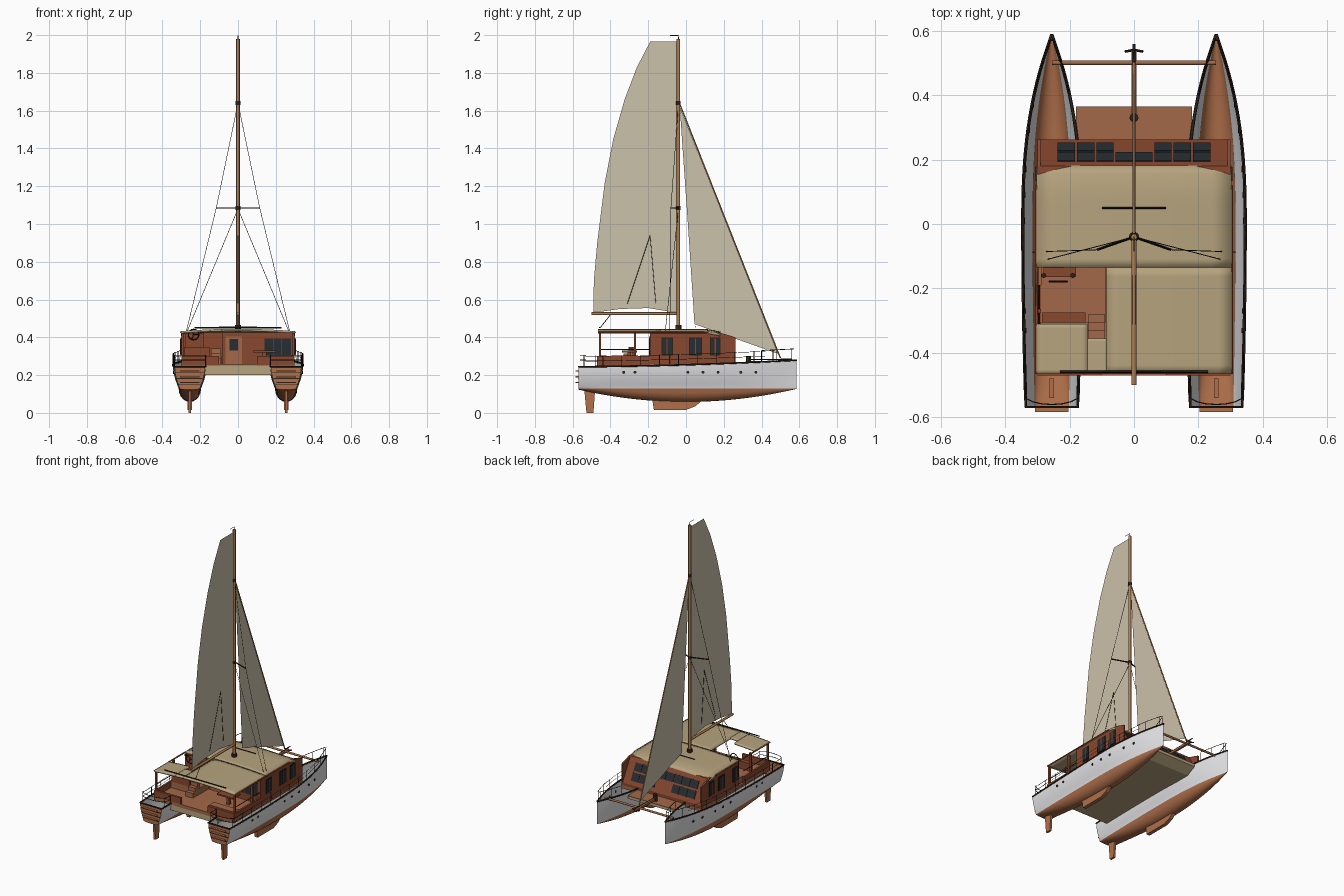
import bpy, bmesh, math
from mathutils import Vector

if "Cube" in bpy.data.objects:
    bpy.data.objects.remove(bpy.data.objects["Cube"])


def material(name, *rgb):
    mat = bpy.data.materials.new(name)
    mat.use_nodes = True
    mat.diffuse_color = (*rgb, 1)
    mat.node_tree.nodes["Principled BSDF"].inputs["Base Color"].default_value = (*rgb, 1)
    return mat


white = material("white_paint", .8, .8, .82)
copper = material("copper_wood", .43, .16, .07)
deckwood = material("deck_wood", .36, .14, .065)
redwood = material("red_wood", .25, .065, .028)
spar = material("spar_wood", .43, .21, .08)
dark = material("dark_trim", .025, .015, .01)
glass = material("dark_glass", .02, .026, .032)
cream = material("cream_roof", .47, .37, .21)
cloth = material("sail_cloth", .6, .54, .4)


def mesh_object(name, verts, faces, *mats, smooth=False):
    mesh = bpy.data.meshes.new(name)
    mesh.from_pydata(verts, [], faces)
    for mat in mats:
        mesh.materials.append(mat)
    if smooth:
        mesh.polygons.foreach_set("use_smooth", [True] * len(mesh.polygons))
        mesh.set_sharp_from_angle(angle=math.radians(40))
    obj = bpy.data.objects.new(name, mesh)
    bpy.context.collection.objects.link(obj)
    return obj


def prism(name, profile, x_range, mat):
    """Extrude a (y, z) profile across x."""
    n = len(profile)
    verts = [(x, y, z) for x in x_range for y, z in profile]
    sides = [(i, (i + 1) % n, (i + 1) % n + n, i + n) for i in range(n)]
    return mesh_object(name, verts, sides + [tuple(range(n))[::-1], tuple(range(n, n + n))], mat)


def box(name, xs, ys, zs, mat):
    (a, b), (c, d) = ys, zs
    return prism(name, [(a, c), (b, c), (b, d), (a, d)], xs, mat)


def tube(name, points, radius, mat, sides=0, closed=False):
    curve = bpy.data.curves.new(name, "CURVE")
    curve.dimensions = "3D"
    curve.bevel_depth = radius
    curve.bevel_resolution = sides
    curve.use_fill_caps = True
    line = curve.splines.new("POLY")
    line.points.add(len(points) - 1)
    for point, co in zip(line.points, points):
        point.co = (*co, 1)
    line.use_cyclic_u = closed
    curve.materials.append(mat)
    obj = bpy.data.objects.new(name, curve)
    bpy.context.collection.objects.link(obj)
    return obj


# Hull shape rules
HULL_X, WATER, BOW, STERN = .255, .128, .585, -.568
DECK, ROOF = .25, .43


def beam(y):
    return max(.002, .09 * (1 - (y / BOW) ** 2.5)) if y > 0 else .09 - .03 * y * y


def sheer(y):
    return .255 + .03 * y + .02 * y * y


def half_section(y):
    keel = .058 + .069 * (y / BOW) ** 2
    b, top, steps = beam(y), sheer(y), 5
    angles = [math.pi / 2 * k / steps for k in range(steps + 1)]
    low = [(.66 * b * math.sin(a), keel + (WATER - keel) * (1 - math.cos(a))) for a in angles]
    high = [(b * (.66 + .34 * math.sin(a)), WATER + (top - WATER) * a * 2 / math.pi) for a in angles]
    return low + high[1:]


def edge(y, hull, out, lift=0):
    """Point on the hull's top edge, outboard (1) or inboard (-1)."""
    return hull * (HULL_X + out * beam(y)), y, sheer(y) + lift


def span(a, b, n):
    return [a + (b - a) * i / n for i in range(n + 1)]


for s, side in ((1, "left"), (-1, "right")):
    # Open hull shell with painted waterline
    stations = span(STERN, BOW, 32)
    verts = []
    for y in stations:
        half = half_section(y)
        ring = [(-x, z) for x, z in half[:0:-1]] + half
        verts += [(s * HULL_X + x, y, z) for x, z in ring]
    n = len(ring)
    faces = [(j * n + i, j * n + i + 1, j * n + n + i + 1, j * n + n + i)
             for j in range(len(stations) - 1) for i in range(n - 1)]
    hull = mesh_object(side + "_hull", verts, faces, white, copper, smooth=True)
    for face in hull.data.polygons:
        face.material_index = int(face.center.z < WATER)
    mesh_object(side + "_transom", verts[:n], [tuple(range(n))], copper)

    # Transom planking, boarding rungs, keel and rudder
    for z in (.15, .18, .21):
        w = .06 + (z - .15) / 4
        box(side + "_plank_seam", (s * HULL_X - w, s * HULL_X + w), (STERN - .003, STERN), (z, z + .004), dark)
        box(side + "_boarding_rung", (s * HULL_X - .052, s * HULL_X + .052), (-.584, STERN), (z + .008, z + .014), copper)
    prism(side + "_keel", [(-.18, .08), (-.17, .016), (0, .016), (.05, .035), (.1, .08)],
          (s * HULL_X - .012, s * HULL_X + .012), copper)
    prism(side + "_rudder", [(-.54, .14), (-.48, .14), (-.49, 0), (-.527, 0)],
          (s * HULL_X - .007, s * HULL_X + .007), copper)

    # Dark cap rail around the whole top edge
    around = [edge(y, s, 1) for y in stations] + [edge(y, s, -1) for y in stations[::-1]]
    tube(side + "_cap_rail", around, .005, dark, 1, closed=True)

    # Lifelines, pulpit and stern rail
    for lift in (.03, .055):
        tube(side + "_lifeline", [edge(y, s, 1, lift) for y in span(-.45, .42, 16)], .0012, dark)
        stern_y = STERN + .008
        stern_rail = [edge(y, s, 1, lift) for y in span(-.42, -.53, 4)]
        stern_rail += [(s * (HULL_X + .085 * math.cos(a)), -.53 + (stern_y + .53) * math.sin(a), DECK + lift)
                       for a in span(0, math.pi, 8)]
        stern_rail += [edge(y, s, -1, lift) for y in span(-.53, -.48, 2)]
        tube(side + "_stern_rail", stern_rail, .002, dark)
    pulpit = [edge(y, s, 1, .06) for y in span(.4, .57, 6)]
    pulpit += [edge(y, s, -1, .06) for y in span(.57, .4, 6)]
    tube(side + "_pulpit", pulpit, .002, dark)
    for out, posts in ((1, span(-.54, .56, 11)), (-1, (-.54, -.48, .4, .48, .56))):
        for y in posts:
            tube(side + "_stanchion", [edge(y, s, out), edge(y, s, out, .058)], .002, dark)

    # Portholes on the topsides
    for y in (-.33, -.27, .01, .09, .17, .29, .37):
        x = s * (HULL_X + beam(y) * .96)
        tube(side + "_porthole", [(x - s * .004, y, .215), (x + s * .003, y, .215)], .008, dark, 2)

    # Cabin side windows, with frames and mullions
    for y, w in ((-.1, .025), (.05, .03), (.155, .022)):
        box(side + "_window_frame", (s * .3, s * .303), (y - w - .005, y + w + .005), (.305, .4), dark)
        box(side + "_window", (s * .3, s * .305), (y - w, y + w), (.31, .395), glass)
        box(side + "_mullion", (s * .3, s * .306), (y - .003, y + .003), (.31, .395), redwood)

    # Windscreen cheeks, cockpit coaming and roof posts
    prism(side + "_cheek", [(.18, DECK), (.262, DECK), (.262, .4), (.18, .425)], (s * .29, s * .3), redwood)
    box(side + "_coaming", (s * .288, s * .3), (-.46, -.19), (DECK, .3), redwood)
    tube(side + "_coaming_rail", [(s * .294, -.46, .335), (s * .294, -.19, .335)], .003, dark)
    for y in (-.455, -.27):
        box(side + "_roof_post", (s * .288, s * .3), (y - .006, y + .006), (DECK, ROOF), redwood)
    box(side + "_stern_coaming", (s * .1, s * .3), (-.47, -.455), (DECK, .3), redwood)

    # Shrouds and spreader
    tip, chain = (s * .115, -.08, 1.085), (s * .315, -.087, .26)
    tube(side + "_spreader", [(0, -.04, 1.085), tip], .004, dark, 1)
    tube(side + "_outer_shroud", [(0, -.04, 1.64), tip, chain], .0014, dark)
    tube(side + "_lower_shroud", [(0, -.04, 1.08), (s * .27, -.11, ROOF)], .0014, dark)
    for aft in (-.31, -.16):
        tube(side + "_lazy_jack", [(s * .004, -.19, .94), (s * .004, aft, .58)], .0014, dark)

# Bridge deck joining the hulls
prism("bridge_deck", [(-.47, .2), (.3, .2), (.365, .235), (.365, DECK), (-.47, DECK)], (-.178, .178), cream)
box("fore_deck", (-.18, .18), (.2, .365), (DECK, .255), deckwood)
box("cabin_floor", (-.3, .3), (-.47, .262), (.235, .258), deckwood)

# Cabin body with sloping windscreen
box("cabin_body", (-.3, .3), (-.135, .18), (DECK, .425), redwood)
box("cabin_aft_body", (-.085, .3), (-.19, -.135), (DECK, .425), redwood)
low, high = Vector((0, .262, .275)), Vector((0, .18, .425))
prism("windscreen_frame", [(.18, DECK), (.262, DECK), low.yz, high.yz], (-.29, .29), redwood)
normal = Vector((0, .88, .48)) * .004
for row, (a, b) in enumerate(((.15, .46), (.52, .83))):
    for i in range(8):
        if row == 0 and i in (3, 4):
            continue
        x = -.24 + i * .06
        p, q = low.lerp(high, a) , low.lerp(high, b)
        prism("windscreen_pane", [p.yz, q.yz, (q + normal).yz, (p + normal).yz], (x + .003, x + .057), glass)

# Aft bulkhead door and window
box("aft_window", (.14, .28), (-.194, -.19), (.305, .395), glass)
for x in (.185, .23):
    box("aft_window_bar", (x, x + .004), (-.196, -.19), (.305, .395), redwood)
box("cabin_door", (-.065, .02), (-.195, -.19), (.26, .405), deckwood)
box("door_light", (-.045, 0), (-.197, -.19), (.33, .39), glass)

# Helm station, steps and cockpit furniture
box("helm_floor", (-.288, -.088), (-.305, -.135), (.258, .3), deckwood)
box("helm_console", (-.28, -.18), (-.165, -.135), (.3, .42), redwood)
wheel = [(-.235 + .028 * math.cos(a), -.178, .415 + .028 * math.sin(a)) for a in span(0, math.tau, 16)[:-1]]
tube("helm_wheel", wheel, .003, dark, closed=True)
for i in (0, 5, 11):
    tube("wheel_spoke", [(-.235, -.178, .415), wheel[i]], .002, dark)
for x in (-.28, -.19):
    tube("helm_gauge", [(x, -.16, .42), (x, -.16, .428)], .008, dark, 2)
box("helm_bench", (-.285, -.15), (-.305, -.275), (.3, .35), redwood)
for i in range(3):
    box("helm_step", (-.143, -.09), (-.355 + i * .025, -.33 + i * .025), (.258, .29 + i * .025), deckwood)
box("cockpit_bench", (.1, .286), (-.45, -.4), (.258, .3), deckwood)
box("cockpit_table", (.08, .2), (-.34, -.26), (.32, .33), redwood)
box("table_leg", (.13, .15), (-.31, -.29), (.258, .32), redwood)


# Cambered roof around the helm opening
def roof_height(x, y):
    return .445 - .012 * (x / .3) ** 2 - 1.5 * max(0, y - .08) ** 2


def roof_panel(name, x0, x1, y0, y1):
    nx, ny = 10, 12
    verts = [(x, y, roof_height(x, y)) for y in span(y0, y1, ny) for x in span(x0, x1, nx)]
    row = nx + 1
    faces = [(j * row + i, j * row + i + 1, j * row + row + i + 1, j * row + row + i)
             for j in range(ny) for i in range(nx)]
    panel = mesh_object(name, verts, faces, cream, smooth=True)
    thick = panel.modifiers.new("thickness", "SOLIDIFY")
    thick.thickness, thick.offset = .012, -1


roof_panel("front_roof", -.302, .302, -.135, .182)
roof_panel("left_aft_roof", -.085, .302, -.465, -.135)
roof_panel("right_aft_roof", -.302, -.145, -.465, -.31)
roof_panel("step_aft_roof", -.145, -.085, -.465, -.355)
for s in (1, -1):
    tube("roof_edge_trim", [(s * .302, y, ROOF - .003) for y in (-.465, .12)], .005, redwood)
tube("opening_rail", [(-.302, -.135, ROOF), (-.302, -.31, ROOF)], .004, redwood)
tube("main_traveller", [(x, -.458, .452) for x in (-.23, .23)], .004, dark)
tube("jib_traveller", [(x, .05, .455) for x in (-.1, .1)], .003, dark)

# Mast, boom and masthead gear
tube("mast", [(0, -.04, ROOF), (0, -.04, 1.98)], .0095, spar, 3)
tube("boom", [(0, -.5, .525), (0, -.05, .525)], .008, spar, 2)
tube("mast_collar", [(0, -.04, ROOF), (0, -.04, .465)], .016, dark, 3)
tube("wind_vane", [(0, -.04, 1.97), (0, -.04, 1.998), (0, -.085, 1.998)], .002, dark)
for z in (1.085, 1.64):
    tube("mast_band", [(0, -.04, z - .01), (0, -.04, z + .01)], .012, dark, 2)
tube("mainsheet", [(0, -.4, .52), (0, -.455, .45)], .002, dark)

# Sails
leech = [(-.49, .53), (-.488, .7), (-.47, .9), (-.43, 1.22), (-.385, 1.45),
         (-.325, 1.66), (-.26, 1.83), (-.19, 1.965)]
foot = [(-.05, .53), (-.2, .555), (-.35, .55)]
main = leech + [(-.045, 1.965)] + foot
mesh_object("main_sail", [(0, y, z) for y, z in main], [tuple(range(len(main)))], cloth)
jib = [(.495, .31), (-.033, 1.62), (-.018, 1.4), (.01, 1.0), (.045, .47)]
mesh_object("jib_sail", [(0, y, z) for y, z in jib], [tuple(range(len(jib)))], cloth)
tube("forestay", [(0, .5, .29), (0, -.035, 1.64)], .004, spar, 1)

# Foredeck beam, bowsprit, anchor and windlass
tube("cross_beam", [(-HULL_X, .5, .272), (HULL_X, .5, .272)], .007, deckwood, 2)
box("bowsprit", (-.007, .007), (.33, .54), (.262, .276), deckwood)
tube("anchor_shank", [(0, .5, .284), (0, .558, .284)], .004, dark)
tube("anchor_flukes", [(-.028, .535, .275), (0, .54, .262), (.028, .535, .275)], .004, dark)
tube("windlass", [(0, .33, .255), (0, .33, .3)], .014, dark, 3)
tube("anchor_chain", [(0, .34, .282), (0, .5, .282)], .002, dark)
